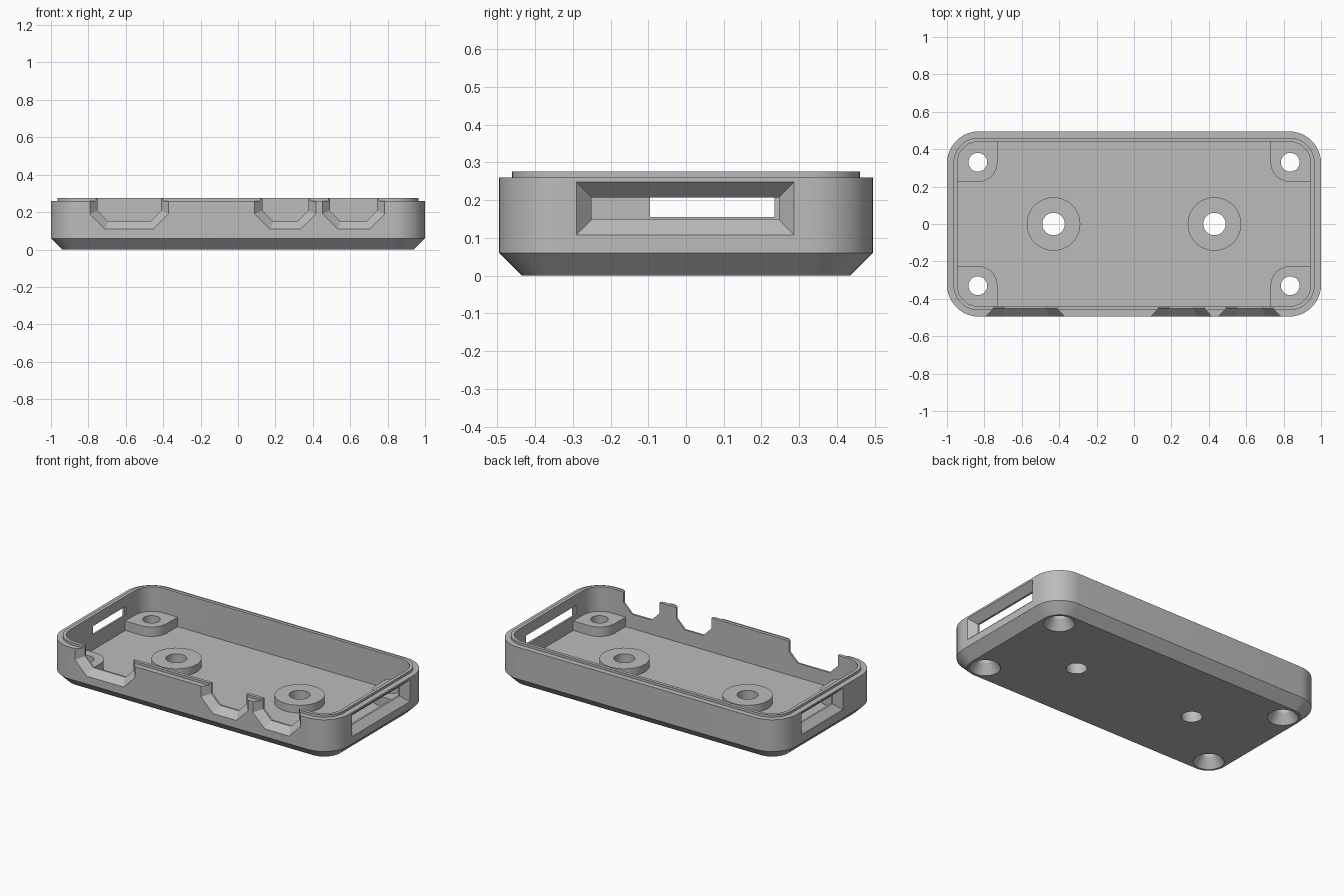
import bpy, bmesh
from math import sin, cos, pi, sqrt

cube = bpy.data.objects.get("Cube")
if cube:
    bpy.data.objects.remove(cube, do_unlink=True)

grey = bpy.data.materials.new("matte grey")
grey.use_nodes = True
COLOUR = (0.5, 0.5, 0.5, 1)
grey.diffuse_color = COLOUR
grey.node_tree.nodes["Principled BSDF"].inputs["Base Color"].default_value = COLOUR


def loft(name, loops):
    """Closed solid skinned through equal-length loops of points."""
    bm = bmesh.new()
    rings = [[bm.verts.new(p) for p in loop] for loop in loops]
    n = len(rings[0])
    for a, b in zip(rings, rings[1:]):
        for i in range(n):
            j = (i + 1) % n
            bm.faces.new((a[i], a[j], b[j], b[i]))
    bm.faces.new(rings[0])
    bm.faces.new(rings[-1])
    bmesh.ops.recalc_face_normals(bm, faces=bm.faces)
    mesh = bpy.data.meshes.new(name)
    bm.to_mesh(mesh)
    bm.free()
    mesh.materials.append(grey)
    obj = bpy.data.objects.new(name, mesh)
    bpy.context.collection.objects.link(obj)
    return obj


def rounded(x0, x1, y0, y1, radii, z, segs=12):
    """Rectangle loop; radii run from the (x1, y1) corner anticlockwise."""
    pts = []
    corners = [(x1, y1, -1, -1), (x0, y1, 1, -1), (x0, y0, 1, 1), (x1, y0, -1, 1)]
    for k, ((x, y, sx, sy), r) in enumerate(zip(corners, radii)):
        steps = segs if r else 0
        for i in range(steps + 1):
            t = (k + i / segs) * pi / 2
            pts.append((x + sx * r + r * cos(t), y + sy * r + r * sin(t), z))
    return pts


def circle(x, y, r, z, n=48):
    return [(x + r * cos(2 * pi * i / n), y + r * sin(2 * pi * i / n), z) for i in range(n)]


HX, HY, R = 1.0, 0.495, 0.17
WALL, LIP = 0.055, 0.034
FLOOR, SHOULDER, TOP = 0.06, 0.26, 0.275


def shell_loop(inset, z):
    x, y = HX - inset, HY - inset
    return rounded(-x, x, -y, y, [R - inset] * 4, z)


# Tray: chamfered base, walls, stepped lip and inner floor
tray = loft("case_tray", [shell_loop(i, z) for i, z in (
    (0.06, 0), (0, 0.06), (0, SHOULDER), (LIP, SHOULDER),
    (LIP, TOP), (WALL, TOP), (WALL, FLOOR))])


def combine(tool, operation):
    """Merge or cut a helper solid, then discard it."""
    mod = tray.modifiers.new(tool.name, "BOOLEAN")
    mod.operation = operation
    mod.solver = "EXACT"
    mod.object = tool
    bpy.context.view_layer.objects.active = tray
    bpy.ops.object.modifier_apply(modifier=mod.name)
    bpy.data.objects.remove(tool, do_unlink=True)


SIGNS = [(sx, sy) for sx in (-1, 1) for sy in (-1, 1)]

# Corner standoffs and round floor bosses
for sx, sy in SIGNS:
    loops = [[(sx * x, sy * y, z) for x, y, z in
              rounded(0.73, 0.97, 0.225, 0.465, (0.14, 0, 0.105, 0), h)]
             for h in (0.05, 0.12)]
    combine(loft("corner_standoff", loops), "UNION")
for sx in (-1, 1):
    combine(loft("floor_boss", [circle(sx * 0.43, 0, 0.143, z) for z in (0.03, 0.108)]), "UNION")

# Countersunk corner holes and straight floor holes
for sx, sy in SIGNS:
    x, y = sx * 0.835, sy * 0.33
    combine(loft("screw_hole", [circle(x, y, r, z) for r, z in (
        (0.096, -0.01), (0.05, 0.06), (0.05, 0.2))]), "DIFFERENCE")
for sx in (-1, 1):
    combine(loft("floor_hole", [circle(sx * 0.43, 0, 0.06, z) for z in (-0.1, 0.2)]), "DIFFERENCE")

# Depth behind the outer face, and how far the opening flares there
FLARE = ((-0.01, 0.05), (0.043, 0), (0.1, 0))


def notch(a, b, base, cut, d):
    """Open-topped profile with chamfered lower corners, grown by d."""
    a, b, base, cut = a - d, b + d, base - d, cut + d * (2 - sqrt(2))
    return [(a, 0.4), (a, base + cut), (a + cut, base),
            (b - cut, base), (b, base + cut), (b, 0.4)]


# Front connector notches
for a, b in ((-0.752, -0.412), (0.13, 0.376), (0.492, 0.744)):
    combine(loft("front_notch", [[(x, -HY + depth, z) for x, z in notch(a, b, 0.15, 0.058, d)]
                                 for depth, d in FLARE]), "DIFFERENCE")

# Flared windows in the two ends
for side, y0, y1, z0, z1 in ((1, -0.25, 0.246, 0.148, 0.207), (-1, -0.095, 0.235, 0.155, 0.21)):
    combine(loft("end_window", [[(side * (HX - depth), y, z) for y, z in (
        (y0 - d, z0 - d), (y1 + d, z0 - d), (y1 + d, z1 + d), (y0 - d, z1 + d))]
        for depth, d in FLARE]), "DIFFERENCE")

# Smooth the round corners and holes, keep the edges crisp
bpy.ops.object.select_all(action="DESELECT")
tray.select_set(True)
bpy.context.view_layer.objects.active = tray
bpy.ops.object.shade_smooth_by_angle(angle=pi / 9)
